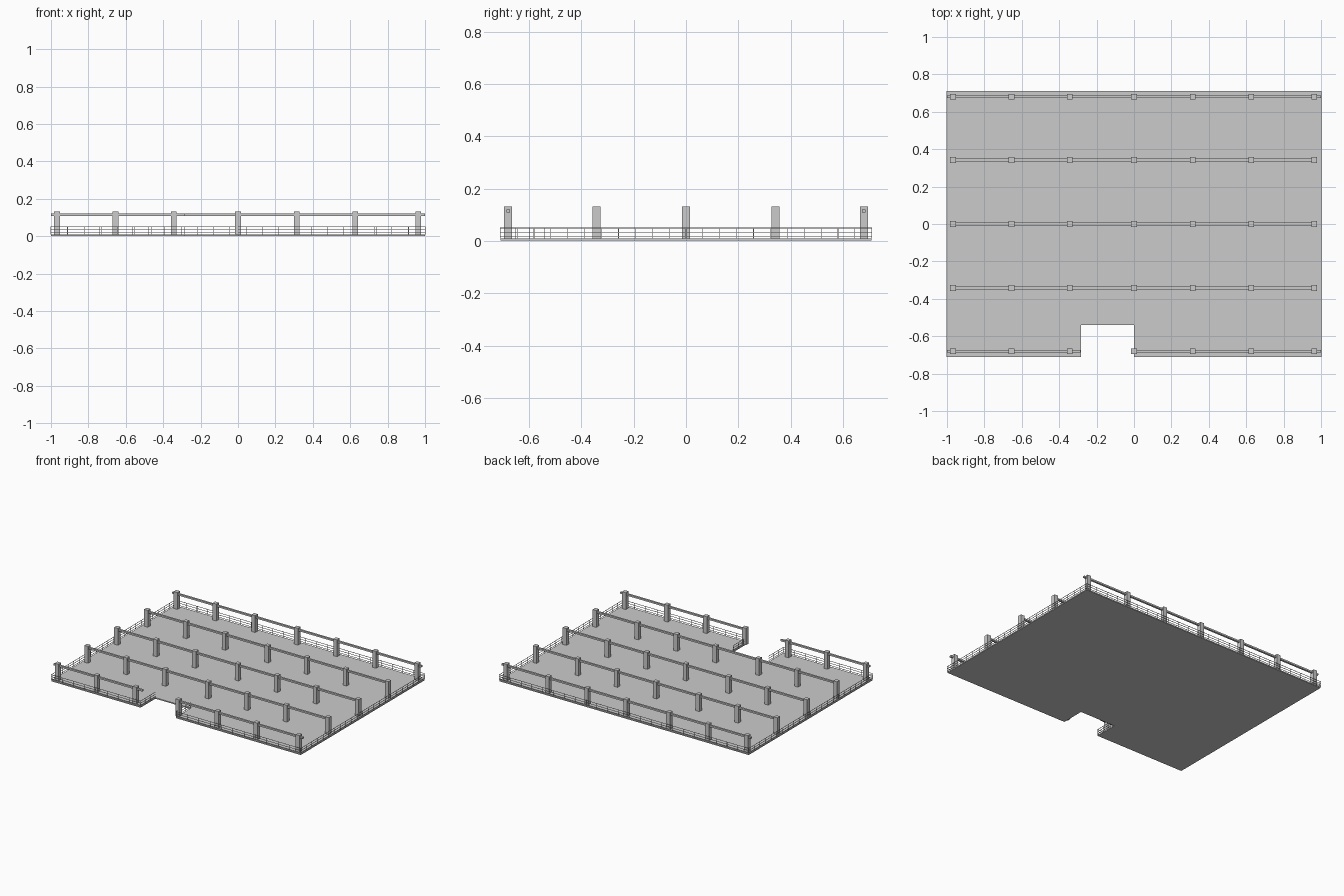
import bpy, bmesh
from mathutils import Vector

if "Cube" in bpy.data.objects:
    bpy.data.objects.remove(bpy.data.objects["Cube"])


def new_object(name, bm):
    bmesh.ops.recalc_face_normals(bm, faces=bm.faces)
    mesh = bpy.data.meshes.new(name)
    bm.to_mesh(mesh)
    bm.free()
    ob = bpy.data.objects.new(name, mesh)
    bpy.context.collection.objects.link(ob)
    return ob


def add_box(bm, lo, hi):
    lo, hi = Vector(lo), Vector(hi)
    verts = bmesh.ops.create_cube(bm, size=1)["verts"]
    for v in verts:
        v.co = (lo + hi) / 2 + Vector(a * b for a, b in zip(v.co, hi - lo))


W, D = 1.0, 0.71                      # half width and half depth
NX0, NX1, NY = -0.285, 0.0, -0.54     # entrance notch
FLOOR = 0.01

# floor slab with the notch cut into the front edge
outline = [(-W, -D), (NX0, -D), (NX0, NY), (NX1, NY),
           (NX1, -D), (W, -D), (W, D), (-W, D)]
bm = bmesh.new()
base = bm.faces.new([bm.verts.new((x, y, 0.002)) for x, y in outline])
top = bmesh.ops.extrude_face_region(bm, geom=[base])["geom"]
for v in [g for g in top if isinstance(g, bmesh.types.BMVert)]:
    v.co.z = FLOOR
new_object("floor_slab", bm)

# grid of square columns
xs = [-0.968, -0.655, -0.343, 0.0, 0.314, 0.627, 0.964]
ys = [-0.68, -0.342, 0.0, 0.342, 0.68]
S = 0.015
bm = bmesh.new()
for x in xs:
    for y in ys:
        add_box(bm, (x - S, y - S, FLOOR), (x + S, y + S, 0.132))
new_object("columns", bm)

# long beams joining each row of columns, split by the notch at the front
bm = bmesh.new()
for y in ys:
    if y == ys[0]:
        spans = [(-W, NX0), (NX1, W)]
    elif y == ys[-1]:
        spans = [(-W, W)]
    else:
        spans = [(xs[0], xs[-1])]
    for a, b in spans:
        add_box(bm, (a, y - 0.007, 0.109), (b, y + 0.007, 0.121))
new_object("row_beams", bm)

# thin perimeter railing: three rails and evenly spaced posts per edge
R = 0.0012
rails, posts = bmesh.new(), bmesh.new()
for i, p in enumerate(outline):
    q = outline[(i + 1) % len(outline)]
    if i == 2:
        continue                      # notch opening stays free
    a, b = Vector((*p, 0)), Vector((*q, 0))
    lo = Vector((min(a.x, b.x), min(a.y, b.y), 0))
    hi = Vector((max(a.x, b.x), max(a.y, b.y), 0))
    pad = Vector((R, R, R))
    for z in (0.018, 0.034, 0.050):
        up = Vector((0, 0, z))
        add_box(rails, lo + up - pad, hi + up + pad)
    step = 0.088 if abs(b.x - a.x) > 0.01 else 0.064
    n = max(1, round((b - a).length / step))
    for k in range(n):
        c = a.lerp(b, k / n)
        add_box(posts, (c.x - R, c.y - R, FLOOR), (c.x + R, c.y + R, 0.05))
new_object("perimeter_rails", rails)
new_object("railing_posts", posts)
